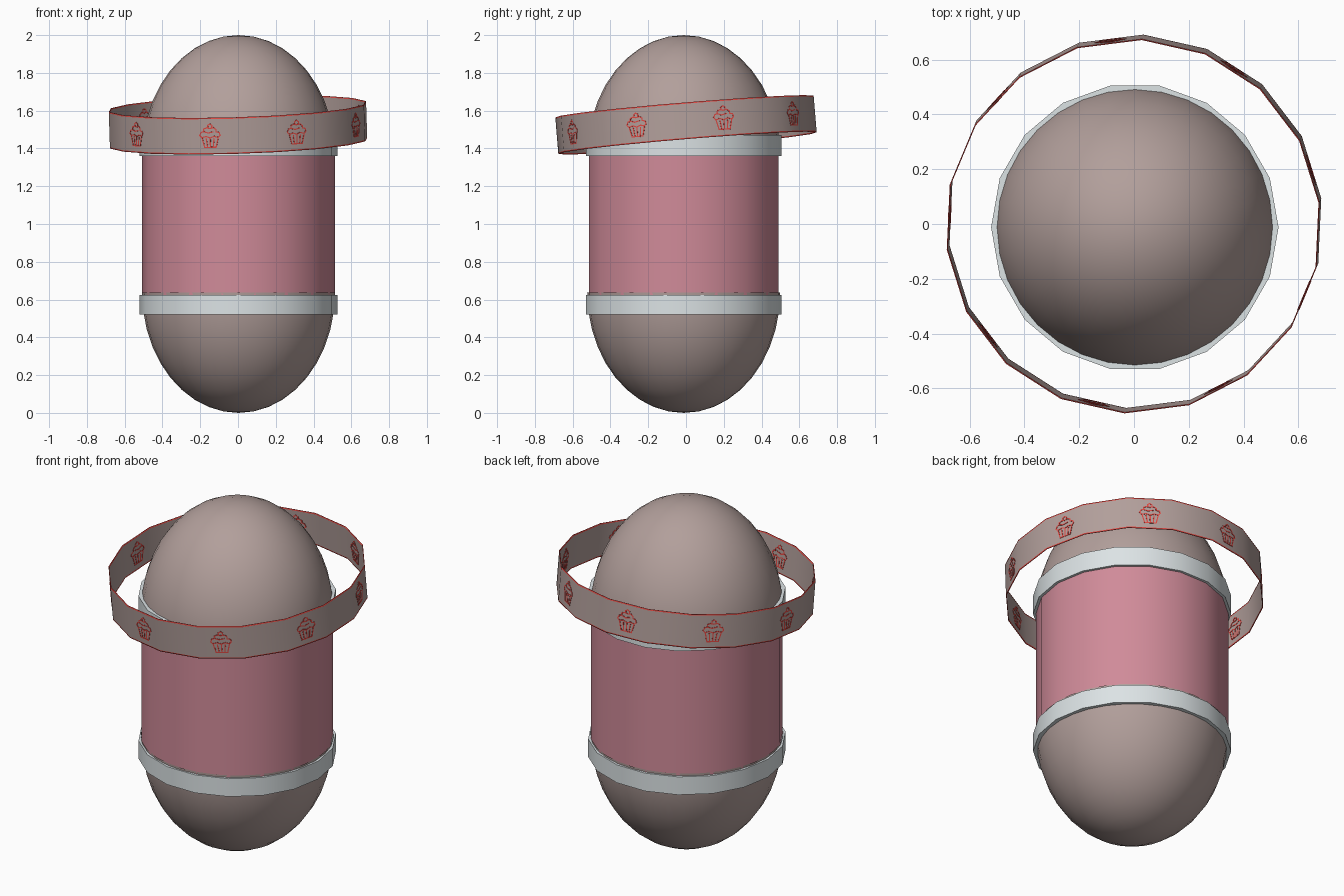
import bpy, bmesh, math
from mathutils import Vector, Matrix

if "Cube" in bpy.data.objects:
    bpy.data.objects.remove(bpy.data.objects["Cube"])

CX, CY = 0.003, -0.012          # axis of the capsule


def material(name, rgb):
    lin = [((c / 255 + 0.055) / 1.055) ** 2.4 for c in rgb]
    m = bpy.data.materials.new(name)
    m.diffuse_color = (*lin, 1)
    m.use_nodes = True
    m.node_tree.nodes["Principled BSDF"].inputs["Base Color"].default_value = m.diffuse_color
    return m


DUSTY = material("dusty beige", (178, 159, 155))
PINK = material("rose pink", (208, 139, 153))
GREY = material("pale grey", (220, 227, 229))
RED = material("icing red", (224, 72, 66))


def make(name, bm, mats, smooth=True):
    mesh = bpy.data.meshes.new(name)
    bmesh.ops.recalc_face_normals(bm, faces=bm.faces)
    bm.to_mesh(mesh)
    bm.free()
    for m in mats:
        mesh.materials.append(m)
    ob = bpy.data.objects.new(name, mesh)
    bpy.context.collection.objects.link(ob)
    if smooth:
        bpy.ops.object.select_all(action='DESELECT')
        bpy.context.view_layer.objects.active = ob
        ob.select_set(True)
        bpy.ops.object.shade_smooth_by_angle(angle=math.radians(35))
    return ob


def drum(name, radius, z0, z1, mat):
    """18-sided closed cylinder with a corner facing front and back."""
    bm = bmesh.new()
    bmesh.ops.create_cone(bm, cap_ends=True, segments=18, radius1=radius,
                          radius2=radius, depth=z1 - z0)
    turn = Matrix.Rotation(math.radians(90), 4, 'Z')
    bm.transform(Matrix.Translation((CX, CY, (z0 + z1) / 2)) @ turn)
    return make(name, bm, [mat])


def dome(name, z_flat, z_tip):
    """Half of an egg-shaped ball, open side hidden inside the drum."""
    bm = bmesh.new()
    bmesh.ops.create_uvsphere(bm, u_segments=32, v_segments=20, radius=1)
    low = [v for v in bm.verts if v.co.z < -0.01]
    bmesh.ops.delete(bm, geom=low, context='VERTS')
    bm.transform(Matrix.Translation((CX, CY, z_flat))
                 @ Matrix.Diagonal((0.511, 0.511, z_tip - z_flat, 1)))
    return make(name, bm, [DUSTY])


# Capsule: two domes, pink barrel and two grey collars
dome("top_dome", 1.362, 2.0)
dome("bottom_dome", 0.638, 0.0)
drum("barrel", 0.510, 0.57, 1.42, PINK)
drum("lower_collar", 0.525, 0.52, 0.625, GREY)
drum("upper_collar", 0.525, 1.36, 1.47, GREY)

# Tilted frame shared by the floating band and its pictures
RADIUS, SIDES, HALF = 0.685, 18, 0.097
START = math.radians(87.3)
STEP = 2 * math.pi / SIDES
normal = Vector((-0.032, -0.083, 1)).normalized()
TILT = (Matrix.Translation((0, 0, 1.525))
        @ Vector((0, 0, 1)).rotation_difference(normal).to_matrix().to_4x4())

# Floating band: thin 18-sided strip with red rims
bm = bmesh.new()
rows = []
for z in (-HALF, -HALF + 0.007, HALF - 0.007, HALF):
    rows.append([bm.verts.new((RADIUS * math.cos(START + i * STEP),
                               RADIUS * math.sin(START + i * STEP), z))
                 for i in range(SIDES)])
for r in range(3):
    for i in range(SIDES):
        j = (i + 1) % SIDES
        f = bm.faces.new((rows[r][i], rows[r][j], rows[r + 1][j], rows[r + 1][i]))
        f.material_index = 0 if r == 1 else 1
bm.transform(TILT)
band = make("floating_band", bm, [DUSTY, RED])
wall = band.modifiers.new("wall", 'SOLIDIFY')
wall.thickness = 0.004
wall.offset = 0

# Cupcake line drawing: cup, pleats, frosting layers and cherry
LINES = [
    [(-.044, -.008), (-.031, -.060), (.031, -.060), (.044, -.008)],
    [(-.021, -.014), (-.016, -.056)],
    [(0, -.014), (0, -.056)],
    [(.021, -.014), (.016, -.056)],
    [(-.044, -.008), (-.056, .004), (-.048, .020), (-.034, .024), (-.034, .037),
     (-.018, .044), (0, .040), (.020, .044), (.034, .034), (.034, .022),
     (.050, .018), (.055, .004), (.044, -.008), (.022, -.002), (0, -.010),
     (-.022, -.002), (-.044, -.008)],
    [(-.034, .024), (-.010, .016), (.018, .022)],
    [(-.010, .042), (-.012, .056), (0, .064), (.012, .056), (.010, .042)],
]


def stroke(bm, a, b, frame):
    """Thin flat bar from a to b on one panel of the band."""
    a, b = Vector((*a, 0)), Vector((*b, 0))
    d = b - a
    local = (Matrix.Translation((a + b) / 2)
             @ Matrix.Rotation(math.atan2(d.y, d.x), 4, 'Z')
             @ Matrix.Diagonal((d.length + 0.004, 0.006, 0.0075, 1)))
    bmesh.ops.create_cube(bm, size=1, matrix=frame @ local)


# One cupcake on every second panel
bm = bmesh.new()
apothem = RADIUS * math.cos(STEP / 2)
for k in range(9):
    ang = math.radians(-62.7 + 40 * k)
    out = Vector((math.cos(ang), math.sin(ang), 0))
    side = Vector((-out.y, out.x, 0))
    frame = Matrix((side, (0, 0, 1), out)).transposed().to_4x4()
    frame = Matrix.Translation(out * apothem) @ frame
    for line in LINES:
        for a, b in zip(line, line[1:]):
            stroke(bm, a, b, frame)
bm.transform(TILT)
make("cupcake_pictures", bm, [RED], smooth=False)
